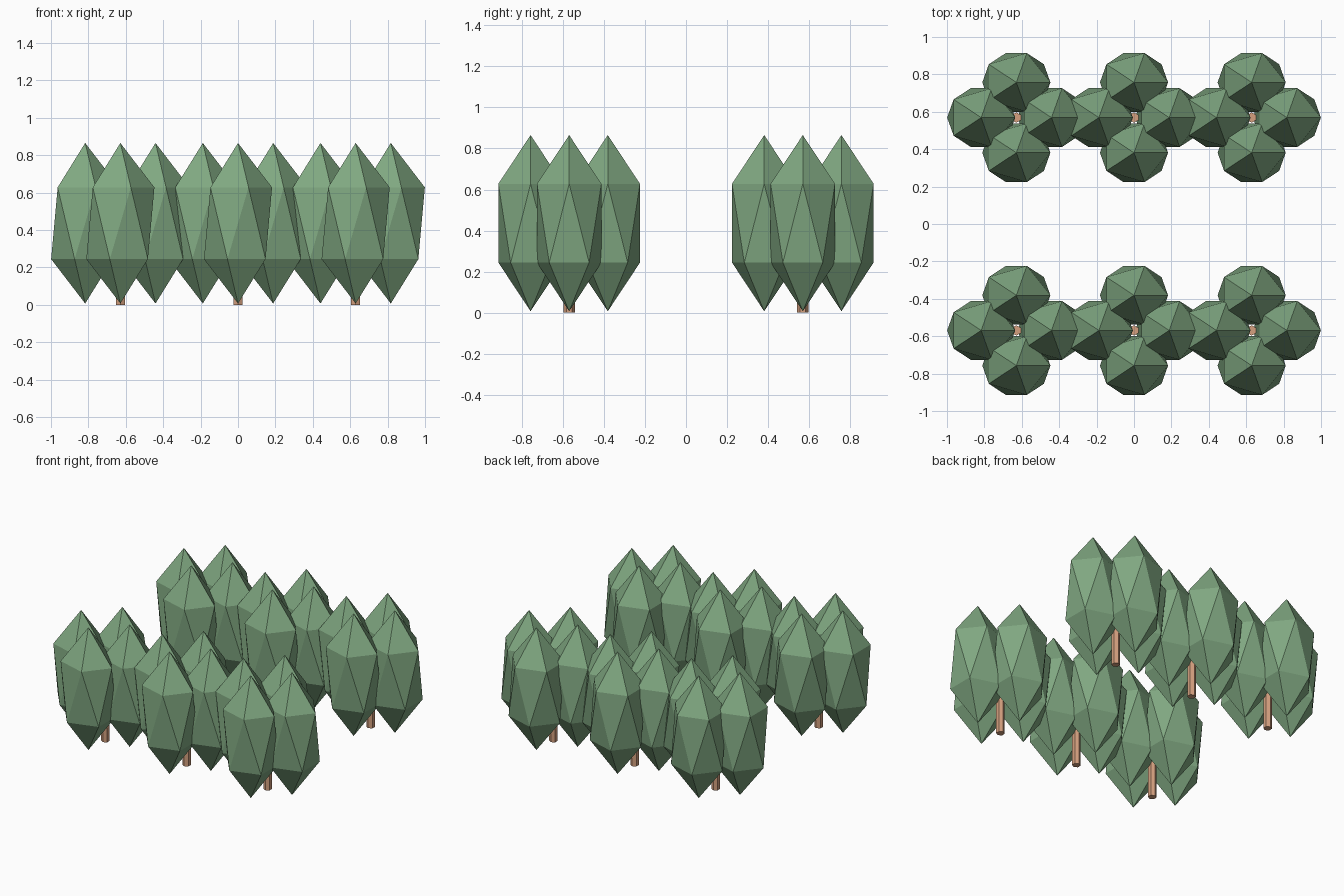
import bpy

if "Cube" in bpy.data.objects:
    bpy.data.objects.remove(bpy.data.objects["Cube"])

def material(name, rgb):
    m = bpy.data.materials.new(name)
    m.diffuse_color = (*rgb, 1)
    m.use_nodes = True
    m.node_tree.nodes["Principled BSDF"].inputs["Base Color"].default_value = m.diffuse_color
    return m

LEAF = material("leaf green", (0.215, 0.39, 0.22))
BARK = material("bark tan", (0.66, 0.35, 0.21))

OFFSET = 0.188                      # crown distance from the trunk
CROWN_SCALE = (0.2035, 0.1845, 0.429)
CROWN_Z = 0.436
TRUNK_HEIGHT = 0.44

def trunk(x, y):
    bpy.ops.mesh.primitive_cylinder_add(vertices=6, radius=0.0275, depth=TRUNK_HEIGHT,
                                        location=(x, y, TRUNK_HEIGHT / 2))
    ob = bpy.context.object
    ob.name = "trunk"
    ob.data.materials.append(BARK)

def crown(x, y):
    # stretched icosahedron
    bpy.ops.mesh.primitive_ico_sphere_add(subdivisions=1, radius=1, location=(x, y, CROWN_Z))
    ob = bpy.context.object
    ob.name = "crown"
    ob.scale = CROWN_SCALE
    ob.data.materials.append(LEAF)

# two rows of three trees, each with four crowns around its trunk
for ty in (-0.569, 0.569):
    for tx in (-0.629, 0, 0.629):
        trunk(tx, ty)
        for dx, dy in ((1, 0), (-1, 0), (0, 1), (0, -1)):
            crown(tx + dx * OFFSET, ty + dy * OFFSET)
